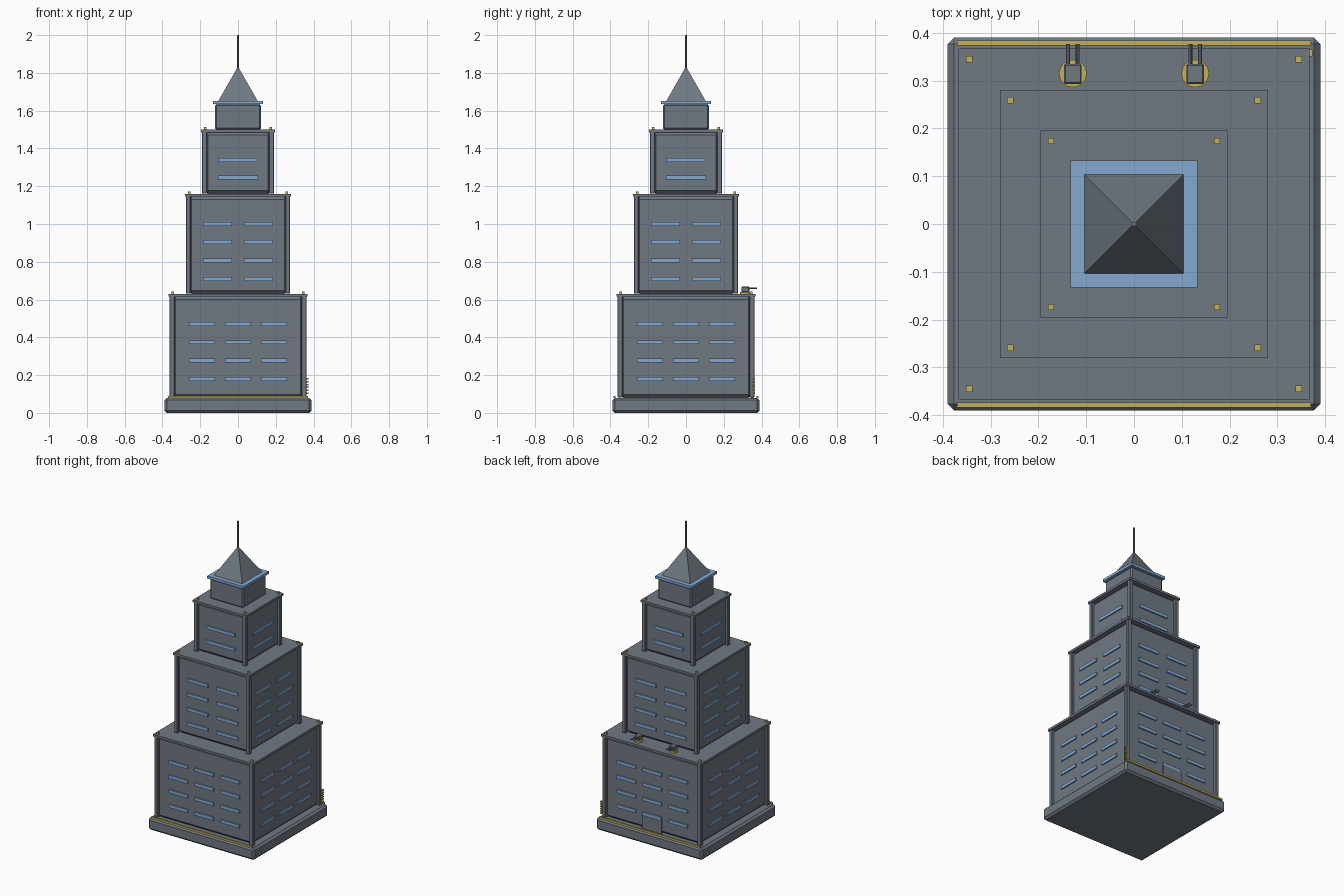
import bpy
from math import pi, sqrt
from mathutils import Matrix, Vector

cube = bpy.data.objects.get("Cube")
if cube:
    bpy.data.objects.remove(cube, do_unlink=True)


def make_material(name, rgb):
    mat = bpy.data.materials.new(name)
    mat.use_nodes = True
    mat.diffuse_color = (*rgb, 1)
    mat.node_tree.nodes["Principled BSDF"].inputs["Base Color"].default_value = (*rgb, 1)
    return mat


STONE = make_material("slate stone", (0.16, 0.19, 0.225))
GLASS = make_material("blue glass", (0.23, 0.40, 0.64))
GOLD = make_material("gold trim", (0.56, 0.44, 0.085))


def finish(obj, name, mat, bevel=0):
    obj.name = name
    obj.data.materials.append(mat)
    if bevel:
        mod = obj.modifiers.new("Bevel", "BEVEL")
        mod.width = bevel
        mod.segments = 1
    return obj


def box(name, center, size, mat, bevel=0, turn=0):
    """Box with baked size, optionally turned about the tower's axis."""
    bpy.ops.mesh.primitive_cube_add(size=1)
    obj = bpy.context.object
    obj.data.transform(Matrix.Rotation(turn, 4, "Z")
                       @ Matrix.Translation(Vector(center))
                       @ Matrix.Diagonal((*size, 1)))
    return finish(obj, name, mat, bevel)


def block(name, half, low, high, mat, bevel=0):
    """Square slab centred on the tower's axis."""
    return box(name, (0, 0, (low + high) / 2), (2 * half, 2 * half, high - low), mat, bevel)


def cylinder(name, center, radius, depth, mat, sides=16, rotation=(0, 0, 0)):
    bpy.ops.mesh.primitive_cylinder_add(vertices=sides, radius=radius, depth=depth,
                                        location=center, rotation=rotation)
    return finish(bpy.context.object, name, mat)


def tier(name, half, low, high, columns, window_width, rows):
    """Setback storey: wall, roof slab, corner posts, studs and window strips."""
    wall = half - 0.018
    block(name + "_wall", wall, low, high - 0.012, STONE, 0.018)
    block(name + "_roof_slab", half, high - 0.015, high, STONE)
    post = half - 0.018
    stud = half - 0.022
    for sx in (-1, 1):
        for sy in (-1, 1):
            box(name + "_corner_post", (sx * post, sy * post, (low + high) / 2 - 0.004),
                (0.026, 0.026, high - low - 0.01), STONE, 0.003)
            box(name + "_roof_stud", (sx * stud, sy * stud, high + 0.006),
                (0.013, 0.013, 0.014), GOLD)
    for side in range(4):
        for x in columns:
            for z in rows:
                box(name + "_window", (x, -wall - 0.002, z),
                    (window_width, 0.012, 0.021), GLASS, turn=side * pi / 2)


# Plinth with gold strips along front and back
block("plinth", 0.39, 0, 0.08, STONE, 0.013)
for sy in (-1, 1):
    box("plinth_trim", (0, sy * 0.379, 0.084), (0.74, 0.011, 0.012), GOLD)

# Stepped tower
office_rows = [0.18 + 0.097 * i for i in range(4)]
tier("lower_tier", 0.367, 0.08, 0.63, (-0.19, 0, 0.19), 0.137, office_rows)
tier("middle_tier", 0.281, 0.63, 1.16, (-0.109, 0.109), 0.153, [z + 0.53 for z in office_rows])
tier("upper_tier", 0.196, 1.16, 1.5, (0,), 0.21, (1.245, 1.34))

# Crown, glass cornice, pyramid roof and spire
block("crown", 0.122, 1.5, 1.635, STONE, 0.008)
block("cornice", 0.133, 1.635, 1.652, GLASS)
bpy.ops.mesh.primitive_cone_add(vertices=4, radius1=0.105 * sqrt(2), radius2=0, depth=0.184,
                                location=(0, 0, 1.742), rotation=(0, 0, pi / 4))
finish(bpy.context.object, "pyramid_roof", STONE)
cylinder("spire", (0, 0, 1.905), 0.005, 0.19, STONE, 8)

# Back door
box("back_door", (0, 0.352, 0.125), (0.14, 0.014, 0.09), STONE)

# Gold rungs on the back corner
for i in range(6):
    box("corner_rung", (0.367, 0.358, 0.105 + 0.015 * i), (0.014, 0.014, 0.008), GOLD)

# Pair of rooftop turrets facing back
for x in (-0.128, 0.128):
    cylinder("turret_base", (x, 0.315, 0.635), 0.029, 0.012, GOLD)
    box("turret_body", (x, 0.314, 0.654), (0.037, 0.042, 0.028), STONE, 0.003)
    for dx in (-0.01, 0.01):
        cylinder("turret_barrel", (x + dx, 0.354, 0.66), 0.004, 0.046, STONE, 8, (pi / 2, 0, 0))
